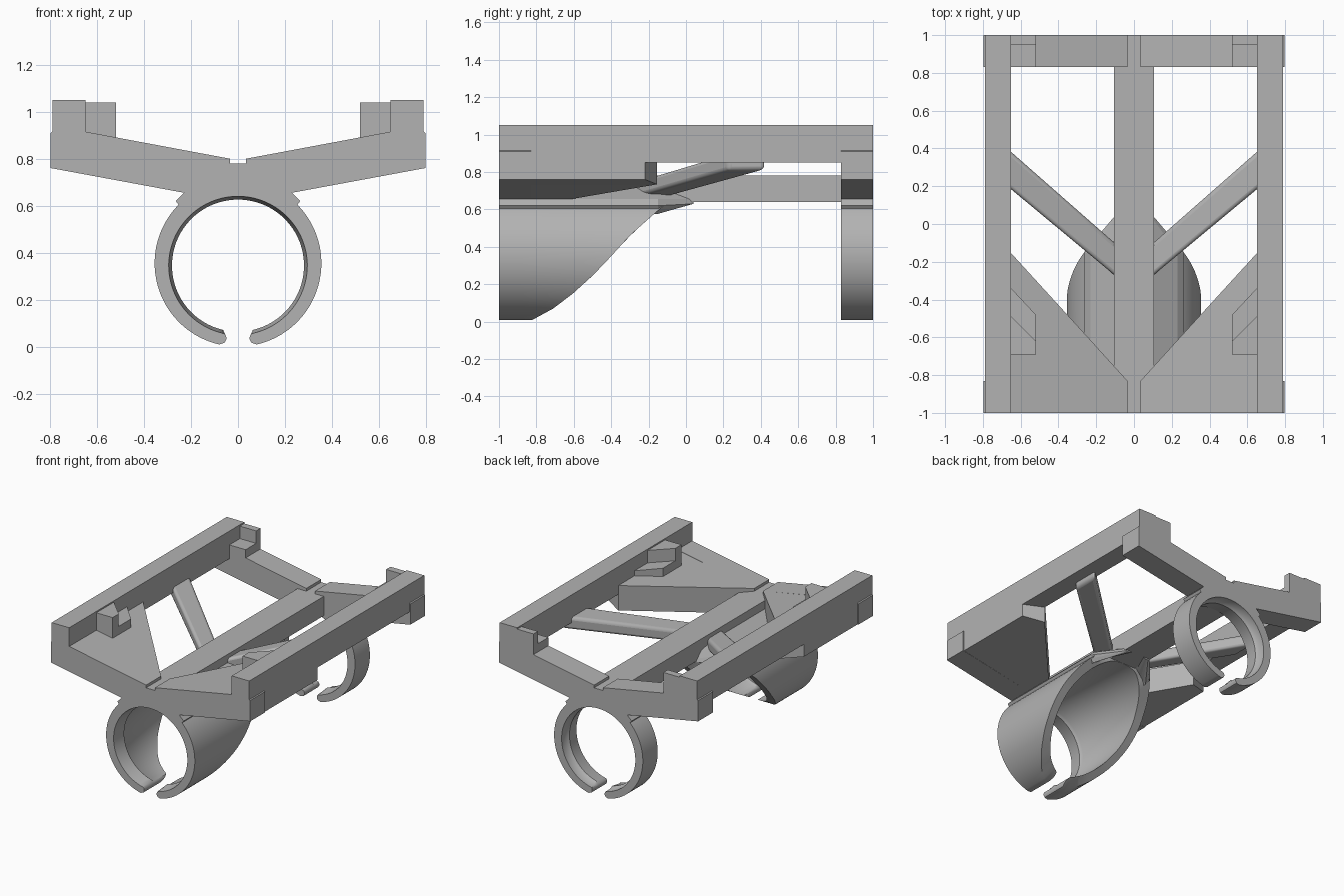
import bpy, bmesh, math

if "Cube" in bpy.data.objects:
    bpy.data.objects.remove(bpy.data.objects["Cube"])

grey = bpy.data.materials.new("plain grey")
grey.diffuse_color = (0.45, 0.45, 0.45, 1)
grey.use_nodes = True
grey.node_tree.nodes["Principled BSDF"].inputs["Base Color"].default_value = grey.diffuse_color


def finish(name, bm, smooth=False, bevel=0):
    bmesh.ops.recalc_face_normals(bm, faces=bm.faces)
    me = bpy.data.meshes.new(name)
    bm.to_mesh(me)
    bm.free()
    me.materials.append(grey)
    ob = bpy.data.objects.new(name, me)
    bpy.context.collection.objects.link(ob)
    if bevel:
        mod = ob.modifiers.new("rounding", "BEVEL")
        mod.width, mod.segments = bevel, 3
    if smooth:
        bpy.ops.object.select_all(action="DESELECT")
        ob.select_set(True)
        bpy.context.view_layer.objects.active = ob
        bpy.ops.object.shade_smooth_by_angle(angle=math.radians(35))
    return ob


def loft(name, loops, **kw):
    """Skin closed loops of equal length and cap both ends."""
    bm = bmesh.new()
    rows = [[bm.verts.new(p) for p in loop] for loop in loops]
    n = len(rows[0])
    for a, b in zip(rows, rows[1:]):
        for i in range(n):
            j = (i + 1) % n
            bm.faces.new((a[i], a[j], b[j], b[i]))
    for cap in (rows[0], rows[-1]):
        bm.faces.new(cap)
    return finish(name, bm, **kw)


def flip(loops, s):
    return [[(s * x, y, z) for x, y, z in loop] for loop in loops]


def along_y(profile, *ys):
    return [[(x, y, z) for x, z in profile] for y in ys]


def along_z(plan, z0, z1):
    return [[(x, y, z) for x, y in plan] for z in (z0, z1)]


def mirrored(half):
    return half + [(-x, z) for x, z in reversed(half)]


def rim_y(z):
    """Side-view curve of the cut-back sleeve rim."""
    pts = [(0, -.86), (.01, -.82), (.07, -.71), (.15, -.605), (.25, -.495),
           (.35, -.40), (.46, -.30), (.55, -.20), (.62, -.12), (.72, -.10)]
    for (z0, y0), (z1, y1) in zip(pts, pts[1:]):
        if z <= z1:
            return y0 + (y1 - y0) * (z - z0) / (z1 - z0)
    return pts[-1][1]


def clip_ring(name, y0, y1, lip):
    """Open clamp ring; y1 of None means the curved sleeve rim."""
    def pairs(r):
        out = [((.05, .030), (.05, .042)), ((.058, .016), (.055, .053))]
        steps = 72
        for i in range(steps + 1):
            t = math.radians(-77 + 334 * i / steps)
            c, s = math.cos(t), math.sin(t)
            out.append(((.355 * c, .355 + .355 * s), (r * c, .345 + r * s)))
        return out + [tuple((-x, z) for x, z in p) for p in (out[1], out[0])]

    stations = [(y0, .295), (y0 + lip, .281), (y0 + lip + .02, .295), (y1, .295)]
    bm = bmesh.new()
    rows = []
    for y, r in stations:
        rows.append([[bm.verts.new((x, rim_y(z) if y is None else y, z))
                      for x, z in p] for p in pairs(r)])
    n = len(rows[0])
    for a, b in zip(rows, rows[1:]):
        for i in range(n - 1):
            for k in (0, 1):
                bm.faces.new((a[i][k], a[i + 1][k], b[i + 1][k], b[i][k]))
        for i in (0, n - 1):
            bm.faces.new((a[i][0], a[i][1], b[i][1], b[i][0]))
    for row in (rows[0], rows[-1]):
        for i in range(n - 1):
            bm.faces.new((row[i][0], row[i + 1][0], row[i + 1][1], row[i][1]))
    finish(name, bm, smooth=True)


# Clamp rings
clip_ring("front_sleeve", -1, None, .1)
clip_ring("back_ring", .83, 1, .1)

# V-shaped end frames
arch = [(.32 * math.cos(math.radians(a)), .35 + .32 * math.sin(math.radians(a)))
        for a in range(45, 91, 5)]
shoulder = [(.23, .655), (.265, .62), (.25, .60)] + arch[:-1]
half = [(.035, .78), (.035, .80), (.65, .915), (.65, 1.05), (.79, 1.05),
        (.79, .915), (.797, .91), (.797, .76)] + shoulder
frame = mirrored(half + [arch[-1]])
loft("front_frame", along_y(frame, -1, -.83))
loft("back_frame", along_y(frame, .83, 1))

# Central spine
loft("spine", along_y([(-.105, .64), (.105, .64), (.105, .78), (-.105, .78)], -.995, .85))

# Neck that joins the sleeve to the spine and tapers away
neck = mirrored([(.105, .72)] + shoulder + [arch[-1]])
tip = [(x * .39, max(z, .63)) for x, z in neck]
loft("sleeve_neck", along_y(neck, -.99, -.15) + along_y(tip, .04))

for s, side in ((1, "right"), (-1, "left")):
    # Long side rail
    rail = [(.65, .85), (.79, .85), (.79, 1.05), (.65, 1.05)]
    loft(side + "_rail", flip(along_y(rail, -1, 1), s))

    # Triangular plate: x, rear y, bottom z, top z
    plate = [(.035, -.83, .655, .80), (.23, -.615, .655, .836),
             (.65, -.155, .734, .914), (.79, -.22, .76, .914)]
    loft(side + "_plate", flip([[(x, -1, b), (x, y, b), (x, y, t), (x, -1, t)]
                                for x, y, b, t in plate], s))

    # Diagonal strut rising from spine to rail
    strut = [(.08, -.29, -.12, .66, .745), (.70, .225, .425, .81, .90)]
    loft(side + "_strut", flip([[(x, y0, b), (x, y1, b), (x, y1, t), (x, y0, t)]
                                for x, y0, y1, b, t in strut], s),
         bevel=.02, smooth=True)

    # Front stop: low ledge with a taller block before it
    ledge = [(.66, -.69), (.52, -.69), (.52, -.48), (.66, -.33)]
    block = [(.66, -.69), (.52, -.69), (.52, -.62), (.66, -.48)]
    loft(side + "_front_ledge", flip(along_z(ledge, .87, .95), s))
    loft(side + "_front_stop", flip(along_z(block, .87, 1.04), s))

    # Back stop: low ledge with a taller wall behind it
    for part, y, z in (("ledge", .83, .95), ("stop", .95, 1.04)):
        plan = [(.52, y), (.66, y), (.66, 1), (.52, 1)]
        loft(f"{side}_back_{part}", flip(along_z(plan, .87, z), s))
